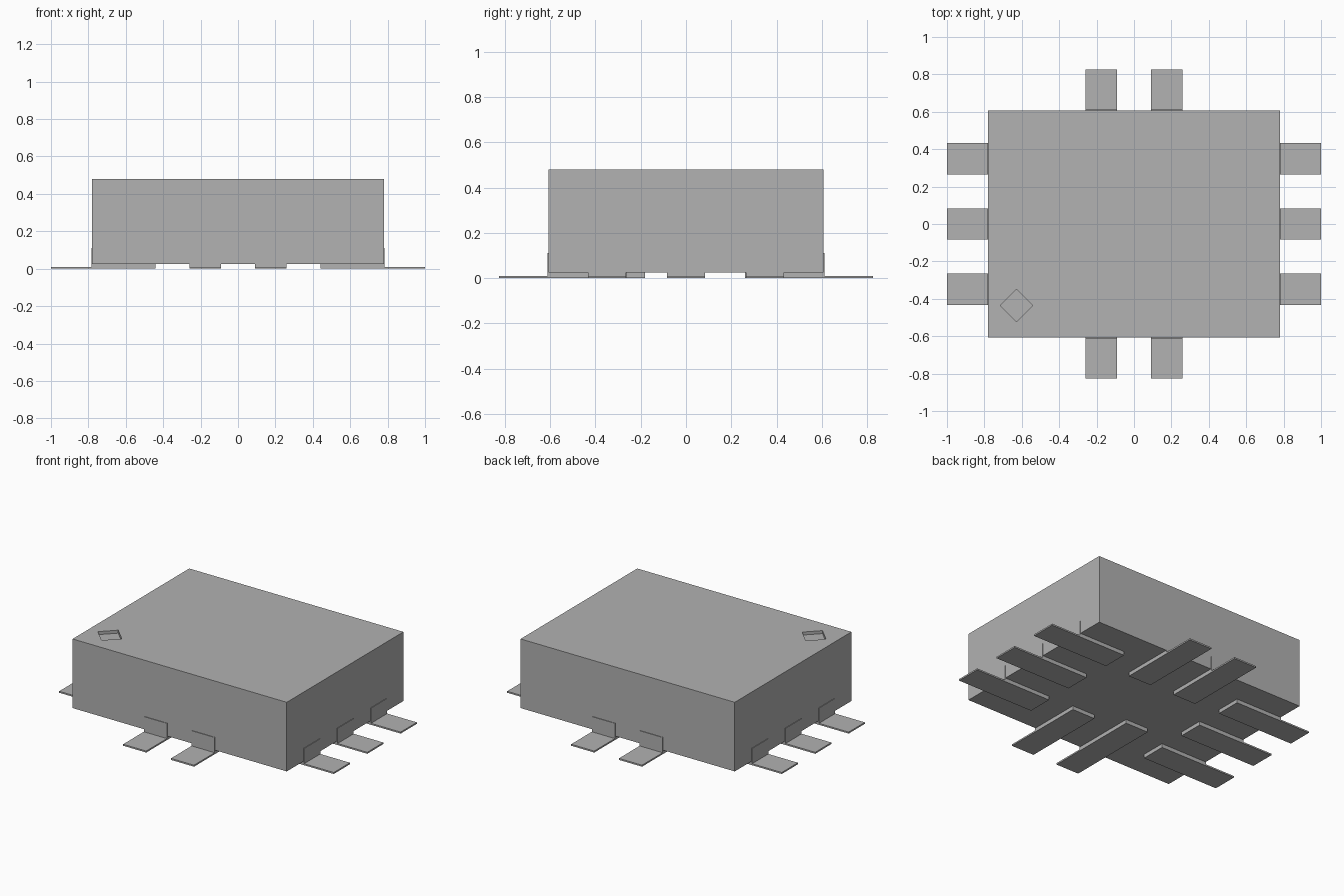
import bpy
import bmesh
from math import pi
from mathutils import Matrix, Vector

cube = bpy.data.objects.get("Cube")
if cube:
    bpy.data.objects.remove(cube, do_unlink=True)

HALF_X, HALF_Y = 0.78, 0.607      # body half sizes
TIP_X, TIP_Y = 1.0, 0.826         # lead tips
BOTTOM, TOP = 0.025, 0.48
PITCH, LEAD_HALF = 0.348, 0.084

grey = bpy.data.materials.new("plain_grey")
grey.use_nodes = True
colour = (0.445, 0.445, 0.445, 1.0)
grey.diffuse_color = colour
grey.node_tree.nodes["Principled BSDF"].inputs["Base Color"].default_value = colour


def finish(name, bm):
    bmesh.ops.recalc_face_normals(bm, faces=bm.faces)
    mesh = bpy.data.meshes.new(name)
    bm.to_mesh(mesh)
    bm.free()
    mesh.materials.append(grey)
    obj = bpy.data.objects.new(name, mesh)
    bpy.context.collection.objects.link(obj)
    return obj


def box(name, centre, size, turn=0.0):
    bm = bmesh.new()
    bmesh.ops.create_cube(bm, size=1.0)
    bm.transform(Matrix.Translation(centre) @ Matrix.Rotation(turn, 4, 'Z')
                 @ Matrix.Diagonal((*size, 1.0)))
    return finish(name, bm)


def lead(name, angle, offset, side, tip, inner):
    """Bent strip: pad below the body, thin foot outside, tab up the wall."""
    profile = [(inner, 0), (tip, 0), (tip, 0.01), (side + 0.004, 0.01),
               (side + 0.004, 0.11), (side - 0.002, 0.11),
               (side - 0.002, BOTTOM), (inner, BOTTOM)]
    bm = bmesh.new()
    verts = [bm.verts.new((d, offset - LEAD_HALF, z)) for d, z in profile]
    face = bm.faces.new(verts)
    grown = bmesh.ops.extrude_face_region(bm, geom=[face])["geom"]
    bmesh.ops.translate(bm, vec=(0, 2 * LEAD_HALF, 0),
                        verts=[v for v in grown if isinstance(v, bmesh.types.BMVert)])
    bm.transform(Matrix.Rotation(angle, 4, 'Z'))
    return finish(name, bm)


# Body block with a diamond orientation recess in its top
body = box("body", Vector((0, 0, (BOTTOM + TOP) / 2)),
           (2 * HALF_X, 2 * HALF_Y, TOP - BOTTOM))
cutter = box("recess_cutter", Vector((-0.628, -0.436, TOP)),
             (0.123, 0.123, 0.04), pi / 4)
cutter.hide_render = True
cut = body.modifiers.new("recess", 'BOOLEAN')
cut.operation = 'DIFFERENCE'
cut.solver = 'EXACT'
cut.object = cutter
bpy.context.view_layer.objects.active = body
bpy.ops.object.modifier_apply(modifier=cut.name)
bpy.data.objects.remove(cutter, do_unlink=True)

# Three leads on each side
for side_name, angle in (("left", 0), ("right", pi)):
    for i in (-1, 0, 1):
        lead(f"{side_name}_lead_{i + 2}", angle, i * PITCH, HALF_X, TIP_X, 0.44)

# Two leads at front and back; the first front lead reaches further in
for side_name, angle in (("back", pi / 2), ("front", -pi / 2)):
    for i in (-1, 1):
        first = side_name == "front" and i == -1
        lead(f"{side_name}_lead_{(i + 3) // 2}", angle, i * PITCH / 2,
             HALF_Y, TIP_Y, 0.18 if first else 0.26)
